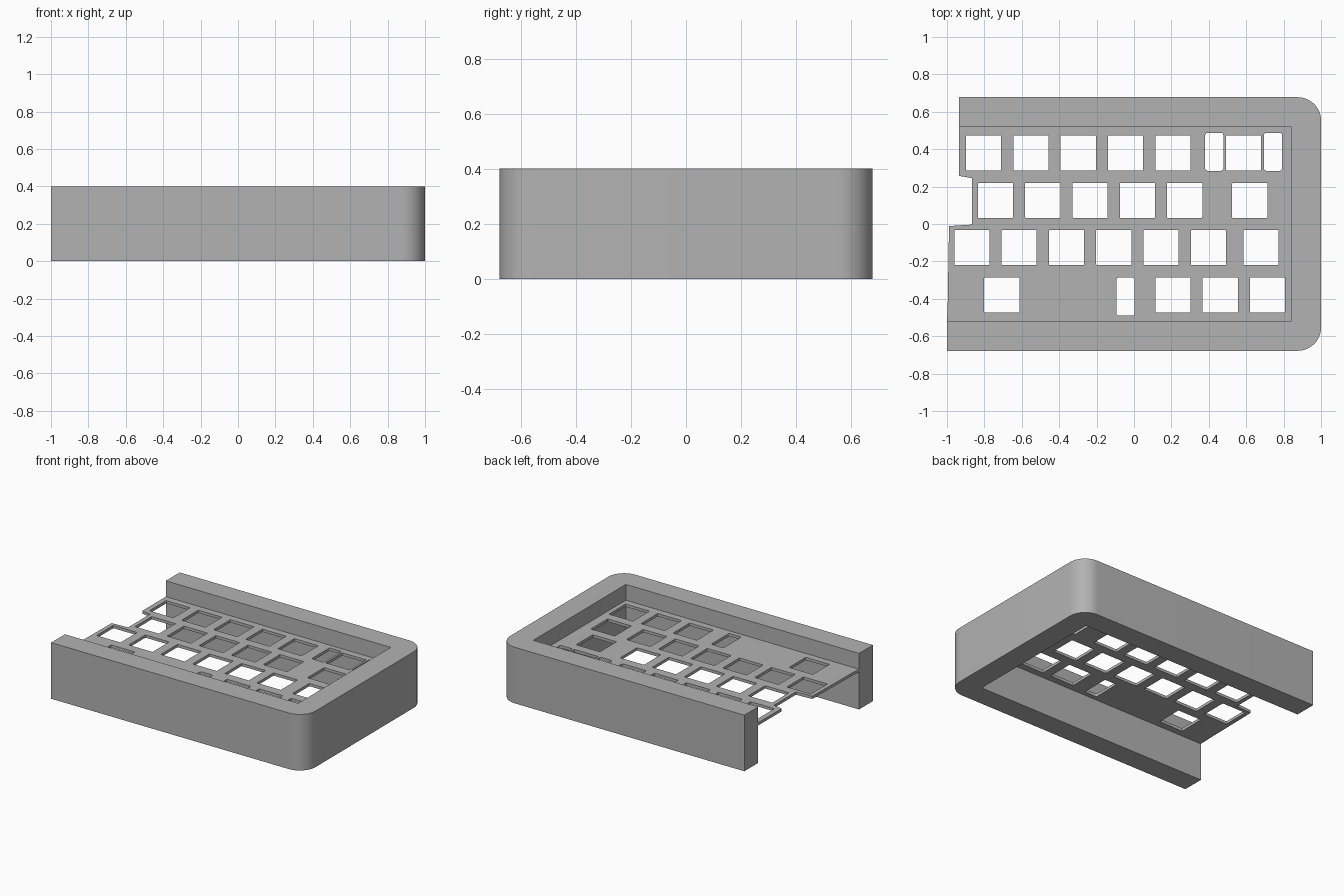
import bpy
from math import pi, cos, sin

old = bpy.data.objects.get("Cube")
if old:
    bpy.data.objects.remove(old, do_unlink=True)

grey = bpy.data.materials.new("plain grey")
grey.use_nodes = True
colour = (0.45, 0.45, 0.45, 1)
grey.diffuse_color = colour
grey.node_tree.nodes["Principled BSDF"].inputs["Base Color"].default_value = colour


def arc(cx, cy, r, start, steps):
    """Quarter arc, counter-clockwise from the given angle."""
    angles = [start + pi / 2 * i / steps for i in range(steps + 1)]
    return [(cx + r * cos(a), cy + r * sin(a)) for a in angles]


def rounded_rect(cx, cy, w, h, r):
    x, y = w / 2 - r, h / 2 - r
    corners = [(x, y), (-x, y), (-x, -y), (x, -y)]
    return [p for i, (dx, dy) in enumerate(corners)
            for p in arc(cx + dx, cy + dy, r, i * pi / 2, 3)]


def slab(name, loops, bottom, top):
    """Extrude an outline (first loop) with holes (other loops)."""
    curve = bpy.data.curves.new(name, 'CURVE')
    curve.dimensions = '2D'
    curve.fill_mode = 'BOTH'
    curve.extrude = (top - bottom) / 2
    for loop in loops:
        spline = curve.splines.new('POLY')
        spline.points.add(len(loop) - 1)
        for point, (x, y) in zip(spline.points, loop):
            point.co = (x, y, 0, 1)
        spline.use_cyclic_u = True
    obj = bpy.data.objects.new(name, curve)
    obj.location.z = (bottom + top) / 2
    bpy.context.collection.objects.link(obj)
    bpy.ops.object.select_all(action='DESELECT')
    obj.select_set(True)
    bpy.context.view_layer.objects.active = obj
    bpy.ops.object.convert(target='MESH')
    # Weld caps to sides
    bpy.ops.object.mode_set(mode='EDIT')
    bpy.ops.mesh.select_all(action='SELECT')
    bpy.ops.mesh.remove_doubles(threshold=0.0002)
    bpy.ops.mesh.normals_make_consistent(inside=False)
    bpy.ops.object.mode_set(mode='OBJECT')
    obj = bpy.context.object
    obj.data.materials.clear()
    obj.data.materials.append(grey)
    bpy.ops.object.shade_smooth_by_angle(angle=pi / 6)
    return obj


# Case wall: three sides, open on the left edge of the outline
W, D = 1.0, 0.678
IN_W, IN_D = 0.84, 0.522
FRONT_END, BACK_END = -1.0, -0.935
R = 0.125
wall = [(FRONT_END, -D)]
wall += arc(W - R, -D + R, R, -pi / 2, 12) + arc(W - R, D - R, R, 0, 12)
wall += [(BACK_END, D), (BACK_END, IN_D), (IN_W, IN_D),
         (IN_W, -IN_D), (FRONT_END, -IN_D)]
slab("case_wall", [wall], 0, 0.4)

# Switch plate: stepped left edge, square key holes and narrow stabiliser slots
KEY, PITCH = 0.188, 0.253
plate = [(FRONT_END, -IN_D), (IN_W, -IN_D), (IN_W, IN_D), (BACK_END, IN_D),
         (BACK_END, 0.257), (-0.865, 0.245), (-0.865, -0.003),
         (-0.989, -0.011), (-0.991, -0.13), (-0.996, -0.43)]

# Each row: y, start of evenly spaced run, run length, extra single keys
rows = [
    (1.5, -0.804, 5, [0.586]),
    (0.5, -0.741, 5, [0.619]),
    (-0.5, -0.867, 6, [0.679]),
    (-1.5, 0.208, 3, [-0.707]),
]
holes = []
for row, start, count, extra in rows:
    for x in [start + i * PITCH for i in range(count)] + extra:
        holes.append(rounded_rect(x, row * PITCH, KEY, KEY, 0.004))
for x, y in [(0.429, 0.386), (0.743, 0.386), (-0.046, -0.388)]:
    holes.append(rounded_rect(x, y, 0.097, 0.203, 0.012))
slab("switch_plate", [plate] + holes, 0.267, 0.287)
